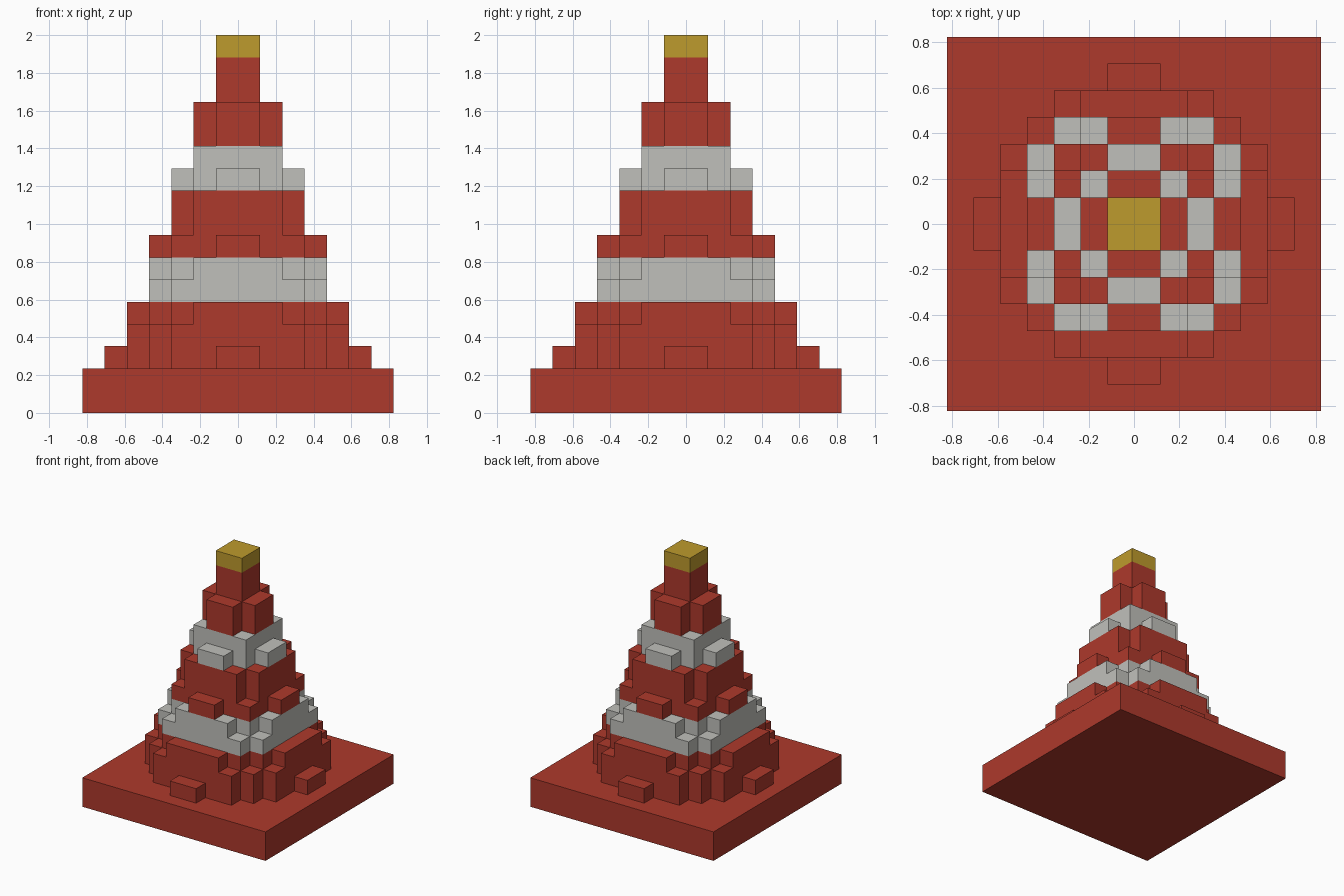
import bpy
import bmesh

cube = bpy.data.objects.get("Cube")
if cube:
    bpy.data.objects.remove(cube, do_unlink=True)

U = 2 / 17  # edge of one block


def make_material(name, rgb):
    mat = bpy.data.materials.new(name)
    mat.use_nodes = True
    mat.diffuse_color = (*rgb, 1)
    mat.node_tree.nodes["Principled BSDF"].inputs["Base Color"].default_value = (*rgb, 1)
    return mat


RED = make_material("brick red", (0.423, 0.041, 0.025))
GREY = make_material("pale grey", (0.527, 0.527, 0.497))
GOLD = make_material("gold", (0.515, 0.328, 0.026))


def block_disc(limit):
    """Outline of all grid cells whose centre lies within a squared radius."""
    widths = []
    for row in range(7):
        cells = [c for c in range(7) if (c + 0.5) ** 2 + (row + 0.5) ** 2 < limit]
        if cells:
            widths.append(len(cells))
    quarter = []
    for row, w in enumerate(widths):
        if row == 0 or w != widths[row - 1]:
            if row:
                quarter.append((widths[row - 1], row))
            quarter.append((w, row))
    quarter = quarter[1:] + [(widths[-1], len(widths))]
    upper = quarter + [(-x, y) for x, y in reversed(quarter)]
    return upper + [(-x, -y) for x, y in upper]


def square(half):
    return [(half, -half), (half, half), (-half, half), (-half, -half)]


def add_tier(name, outline, bottom, top, mat):
    """Extrude an outline, given in blocks, between two block levels."""
    bm = bmesh.new()
    face = bm.faces.new([bm.verts.new((x * U, y * U, bottom * U)) for x, y in outline])
    ext = bmesh.ops.extrude_face_region(bm, geom=[face], use_keep_orig=True)
    moved = [g for g in ext["geom"] if isinstance(g, bmesh.types.BMVert)]
    bmesh.ops.translate(bm, verts=moved, vec=(0, 0, (top - bottom) * U))
    bmesh.ops.recalc_face_normals(bm, faces=bm.faces)
    mesh = bpy.data.meshes.new(name)
    bm.to_mesh(mesh)
    bm.free()
    mesh.materials.append(mat)
    bpy.context.collection.objects.link(bpy.data.objects.new(name, mesh))


# Square base slab
add_tier("base_slab", square(7), 0, 2, RED)

# Stepped cone: name, squared radius, height in blocks, colour
TIERS = [
    ("lower_foot", 31, 1, RED),
    ("lower_ring", 28, 1, RED),
    ("lower_shoulder", 23, 1, RED),
    ("lower_stripe_wide", 19, 1, GREY),
    ("lower_stripe_narrow", 15, 1, GREY),
    ("middle_foot", 13, 1, RED),
    ("middle_body", 9, 2, RED),
    ("upper_stripe_wide", 7, 1, GREY),
    ("upper_stripe_narrow", 5, 1, GREY),
    ("upper_body", 3, 2, RED),
    ("neck", 1, 2, RED),
    ("tip_cap", 1, 1, GOLD),
]
level = 2
for name, limit, height, mat in TIERS:
    add_tier(name, block_disc(limit), level, level + height, mat)
    level += height
